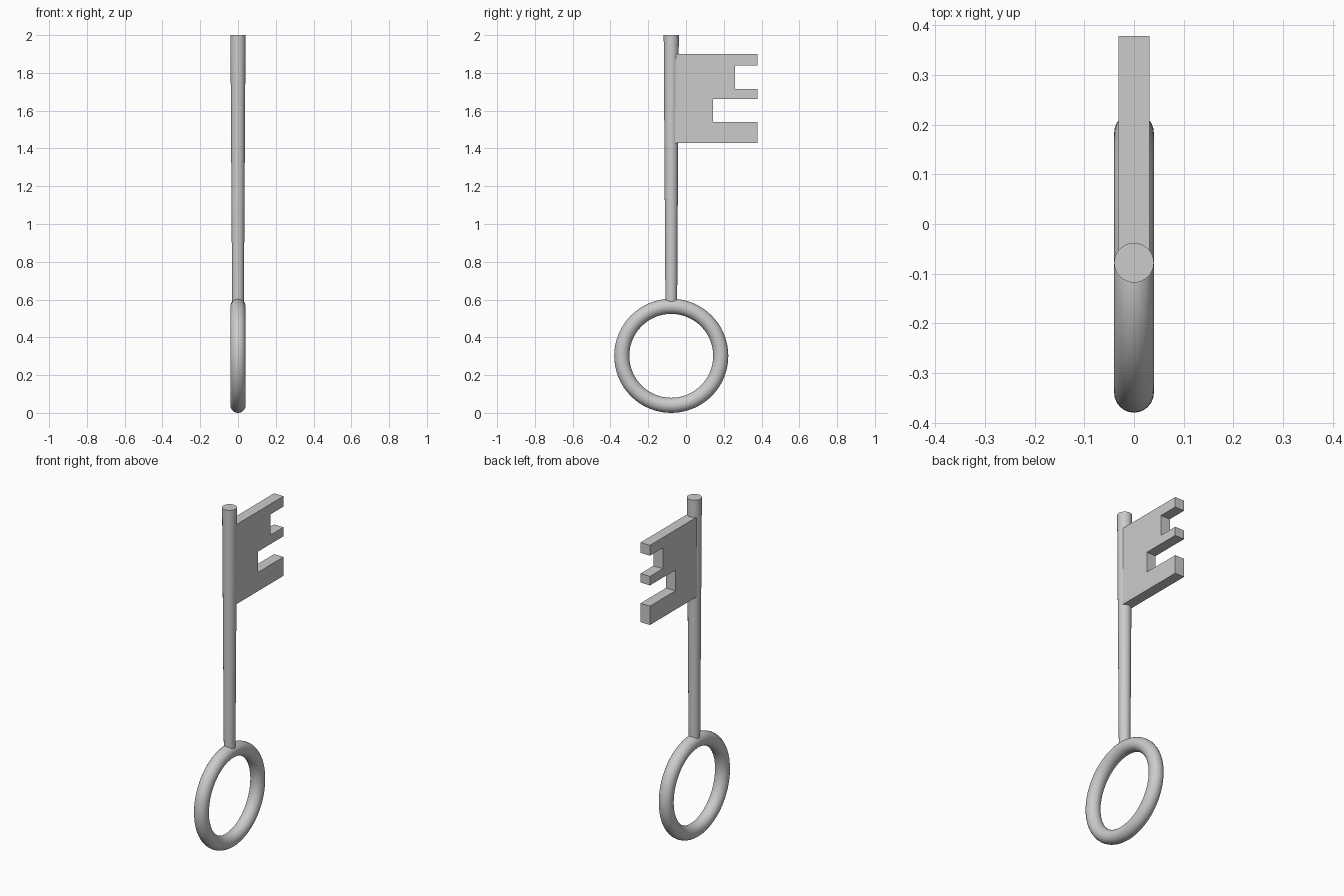
import bpy, bmesh, math
from mathutils import Matrix

if "Cube" in bpy.data.objects:
    bpy.data.objects.remove(bpy.data.objects["Cube"])

AXIS_Y = -0.078


def smooth(obj):
    bpy.ops.object.select_all(action='DESELECT')
    obj.select_set(True)
    bpy.context.view_layer.objects.active = obj
    bpy.ops.object.shade_smooth_by_angle(angle=math.radians(35))


def bm_object(name, bm):
    bmesh.ops.recalc_face_normals(bm, faces=bm.faces)
    mesh = bpy.data.meshes.new(name)
    bm.to_mesh(mesh)
    bm.free()
    obj = bpy.data.objects.new(name, mesh)
    bpy.context.collection.objects.link(obj)
    return obj


# Ring handle
bpy.ops.mesh.primitive_torus_add(major_radius=0.262, minor_radius=0.04,
                                 major_segments=64, minor_segments=24,
                                 location=(0, AXIS_Y, 0.302),
                                 rotation=(0, math.pi / 2, 0))
ring = bpy.context.object
ring.name = "ring_handle"
smooth(ring)

# Shaft, tapering gently down to the ring
z0, z1 = 0.57, 2.0
bm = bmesh.new()
bmesh.ops.create_cone(bm, cap_ends=True, segments=32, radius1=0.031, radius2=0.04,
                      depth=z1 - z0,
                      matrix=Matrix.Translation((0, AXIS_Y, (z0 + z1) / 2)))
smooth(bm_object("shaft", bm))

# Toothed bit: side profile (y, z) extruded across x
profile = [(-0.07, 1.43), (0.379, 1.43), (0.379, 1.541), (0.143, 1.541),
           (0.143, 1.663), (0.379, 1.663), (0.379, 1.716), (0.26, 1.716),
           (0.26, 1.838), (0.379, 1.838), (0.379, 1.899), (-0.07, 1.899)]
half = 0.031
bm = bmesh.new()
face = bm.faces.new([bm.verts.new((-half, y, z)) for y, z in profile])
ext = bmesh.ops.extrude_face_region(bm, geom=[face], use_keep_orig=True)
bmesh.ops.translate(bm, vec=(2 * half, 0, 0),
                    verts=[v for v in ext["geom"] if isinstance(v, bmesh.types.BMVert)])
bm_object("toothed_bit", bm)
